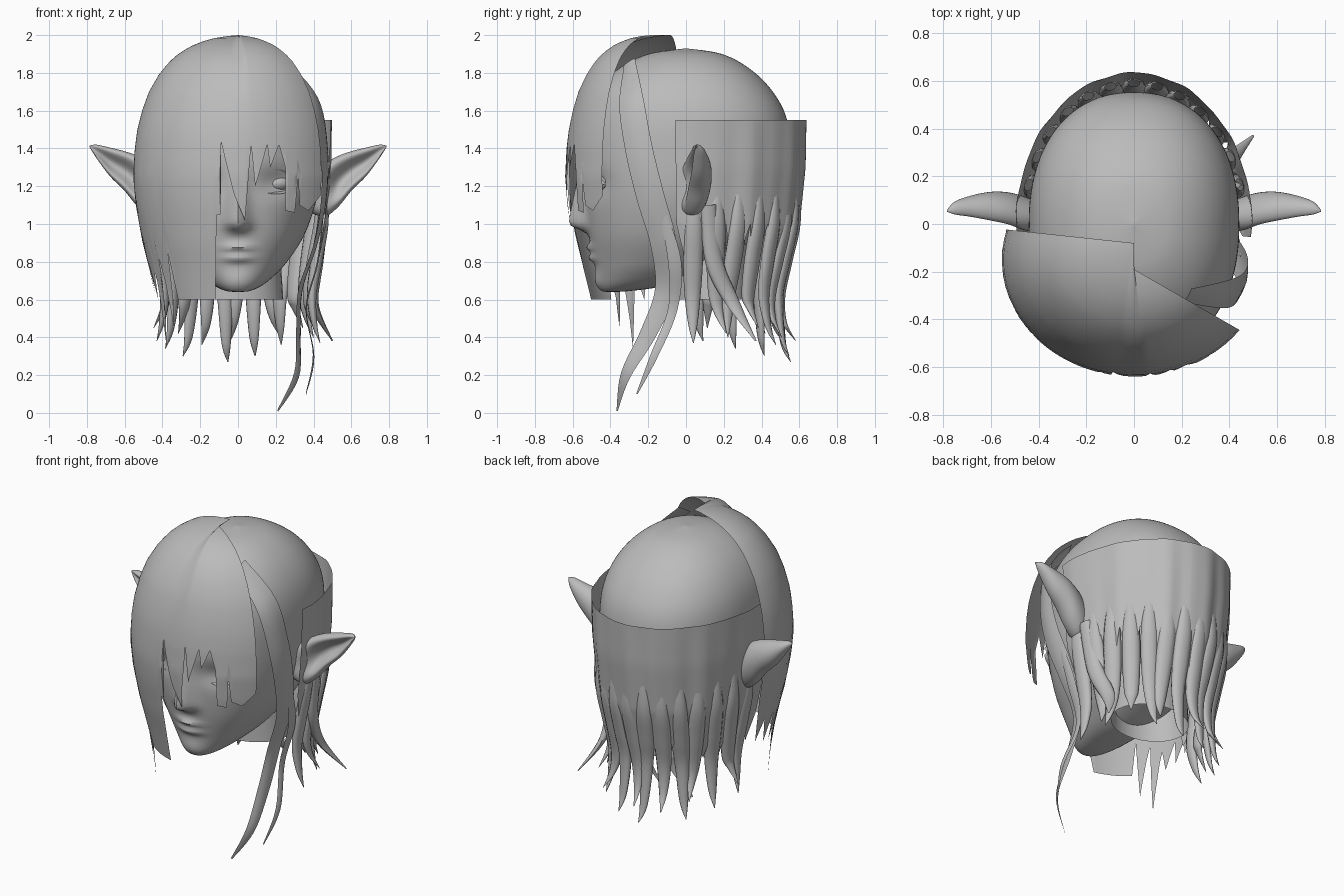
import bpy, bmesh, math
from mathutils import Vector

if "Cube" in bpy.data.objects:
    bpy.data.objects.remove(bpy.data.objects["Cube"])

grey = bpy.data.materials.new("soft grey")
grey.diffuse_color = (0.5, 0.5, 0.5, 1)
grey.use_nodes = True
grey.node_tree.nodes["Principled BSDF"].inputs["Base Color"].default_value = grey.diffuse_color


def finish(name, bm, angle=50):
    bmesh.ops.remove_doubles(bm, verts=bm.verts, dist=1e-5)
    me = bpy.data.meshes.new(name)
    bm.to_mesh(me)
    bm.free()
    me.materials.append(grey)
    ob = bpy.data.objects.new(name, me)
    bpy.context.collection.objects.link(ob)
    bpy.ops.object.select_all(action='DESELECT')
    ob.select_set(True)
    bpy.context.view_layer.objects.active = ob
    bpy.ops.object.shade_smooth_by_angle(angle=math.radians(angle))
    return ob


def skin(name, rows, closed=False, angle=50, recalc=False):
    """Surface through rows of points."""
    bm = bmesh.new()
    vs = [[bm.verts.new(p) for p in r] for r in rows]
    n = len(rows[0])
    for a, b in zip(vs, vs[1:]):
        for i in range(n if closed else n - 1):
            j = (i + 1) % n
            bm.faces.new((a[i], a[j], b[j], b[i]))
    if recalc:
        bmesh.ops.recalc_face_normals(bm, faces=bm.faces)
    return finish(name, bm, angle)


def spline(keys, steps):
    """Catmull-Rom samples through tuples."""
    k = [keys[0]] + list(keys) + [keys[-1]]
    out = []
    for i in range(1, len(k) - 2):
        for s in range(steps):
            t = s / steps
            out.append([0.5 * (2 * b + (c - a) * t + (2 * a - 5 * b + 4 * c - d) * t * t
                               + (3 * b - a - 3 * c + d) * t ** 3)
                        for a, b, c, d in zip(k[i - 1], k[i], k[i + 1], k[i + 2])])
    return out + [list(keys[-1])]


def lerp(keys, v):
    if v <= keys[0][0]:
        return keys[0][1]
    for (a, p), (b, q) in zip(keys, keys[1:]):
        if v <= b:
            return p + (q - p) * (v - a) / (b - a)
    return keys[-1][1]


def bump(v, c, w):
    return math.exp(-((v - c) / w) ** 2)


def face_offset(x, z):
    """Forward relief of nose, lips, chin and eye sockets."""
    x = abs(x)
    ramp = max(0, min(1, (1.32 - z) / 0.3))
    nose = 0.095 * ramp * bump(x, 0, 0.03 + 0.03 * ramp) * (1 if z > 1.0 else bump(z, 1.0, 0.035))
    lips = (0.028 * bump(z, 0.875, 0.02) + 0.028 * bump(z, 0.82, 0.022)) * bump(x, 0, 0.075)
    chin = 0.015 * bump(z, 0.7, 0.05) * bump(x, 0, 0.09)
    socket = -0.035 * bump(z, 1.22, 0.07) * bump(x, 0.2, 0.1)
    return nose + lips + chin + socket


# head: rings given as (height, half width, front y, back y)
rings = spline([(0.64, 0.0, -0.40, -0.40), (0.645, 0.06, -0.44, -0.3), (0.67, 0.12, -0.46, -0.12),
                (0.72, 0.185, -0.47, 0.04), (0.80, 0.26, -0.485, 0.22), (0.95, 0.355, -0.515, 0.38),
                (1.15, 0.42, -0.54, 0.49), (1.35, 0.44, -0.56, 0.55), (1.55, 0.435, -0.54, 0.535),
                (1.70, 0.39, -0.48, 0.46), (1.82, 0.30, -0.36, 0.34), (1.90, 0.17, -0.2, 0.19),
                (1.93, 0.0, 0.0, 0.0)], 9)
rows = []
for z, w, f, b in rings:
    row = []
    for i in range(120):
        a = math.tau * i / 120
        c, s = math.cos(a), math.sin(a)
        x = w * math.copysign(abs(c) ** 0.9, c)
        y = (f + b) / 2 + (b - f) / 2 * math.copysign(abs(s) ** 0.9, s)
        if s < -0.3 and w > 0.01:
            y -= face_offset(x, z)
        row.append((x, y, z))
    rows.append(row)
skin("head", rows, True, 60, True)

# neck
skin("neck", [[(r * math.cos(a), 0.14 + 0.2 * math.sin(a), z)
               for a in [math.tau * i / 32 for i in range(32)]]
              for z, r in ((0.6, 0.24), (0.75, 0.23), (0.95, 0.22))], True, 50, True)

# eyes with lashes
for sx, side in ((1, "right"), (-1, "left")):
    bm = bmesh.new()
    bmesh.ops.create_uvsphere(bm, u_segments=24, v_segments=16, radius=0.09)
    for v in bm.verts:
        v.co = Vector((sx * 0.2 + v.co.x, -0.39 + v.co.y, 1.215 + v.co.z * 0.6))
    finish("eyeball_" + side, bm)
    for name, h, off in (("upper_lash", 0.05, 0.025), ("lower_lash", -0.045, -0.012)):
        arc = [(sx * (0.2 + 0.095 * math.cos(a)), -0.475 + 0.05 * max(0, math.cos(a)),
                1.215 + h * math.sin(a)) for a in [math.pi * i / 14 for i in range(15)]]
        skin(name + "_" + side, [arc, [(x, y - 0.025, z + off) for x, y, z in arc]])

# pointed ears: sections along x as (x, y, z, half depth, half height, hollow)
ear = spline([(0.38, 0.02, 1.16, 0.06, 0.10, 0.0), (0.46, 0.03, 1.18, 0.085, 0.14, 0.03),
              (0.53, 0.045, 1.225, 0.088, 0.135, 0.075), (0.60, 0.055, 1.28, 0.08, 0.105, 0.075),
              (0.68, 0.06, 1.33, 0.06, 0.075, 0.055), (0.75, 0.06, 1.385, 0.035, 0.035, 0.02),
              (0.785, 0.055, 1.41, 0.004, 0.005, 0.0)], 5)
for sx, side in ((1, "right"), (-1, "left")):
    rows = []
    for x, y, z, d, h, hol in ear:
        row = []
        for i in range(40):
            a = math.tau * i / 40
            dent = hol * max(0, -math.sin(a)) ** 5 * 1.25
            row.append((sx * x, y + d * math.sin(a) + dent, z + h * math.cos(a)))
        rows.append(row)
    skin("ear_" + side, rows, True, 60, True)


def hair_sheet(name, cy, rx, ry, top, mid, edge, profile, ripple, step, part=((0, 0),)):
    """Hair shell, even down to mid, then a ragged hem following edge = [(degrees, bottom z)]."""
    first, last = edge[0][0], edge[-1][0]
    degs = sorted({d for d, _ in edge} | {first + i * step for i in range(int((last - first) / step))})
    rows = []
    for r in range(31):
        row = []
        for d in degs:
            if r <= 16:
                z = top - (top - mid) * (r / 16) ** 1.7
            else:
                z = mid - (mid - lerp(edge, d)) * (r - 16) / 14
            a = math.radians(d)
            s = lerp(profile, z)
            wave = 1 + ripple * (math.sin(a * 13) + 0.6 * math.sin(a * 23 + 1)) * (0.4 + r / 30)
            row.append((rx * s * wave * math.cos(a),
                        cy + (1 - s) * lerp(part, d) + ry * s * wave * math.sin(a), z))
        rows.append(row)
    skin(name, rows, False, 60)


# fringe sweeping over the front and the left cheek (angles run clockwise from the right)
fringe = [(37, 1.15), (46, 1.07), (53, 1.1), (55, 1.25), (55.7, 1.06), (62, 1.07), (63, 1.3),
          (66.5, 1.42), (72, 1.3), (73.5, 1.42), (80.5, 1.2), (82.7, 1.42), (86, 1.02),
          (92, 1.15), (99.4, 1.43), (100, 1.05), (102, 1.05), (106, 0.6), (137, 0.6), (139, 0.85),
          (144, 0.45), (150, 0.82), (156, 0.34), (161, 0.75), (167, 0.6), (172, 0.8), (178, 0.62),
          (184, 0.78), (190, 0.65), (195, 0.95)]
dome = [(0.3, 0.74), (0.6, 0.78), (0.75, 0.84), (0.9, 0.91), (1.1, 0.975), (1.25, 1.0), (1.4, 0.985),
        (1.5, 0.96), (1.6, 0.915), (1.7, 0.85), (1.8, 0.745), (1.88, 0.62), (1.94, 0.46),
        (1.98, 0.27), (1.995, 0.1), (2.0, 0.0)]
hair_sheet("fringe", -0.15, 0.555, -0.49, 2.0, 1.44, fringe, dome, 0.0, 3, ((84, -0.04), (96, 0.07)))

# back curtain with a zigzag hem
hem = [(-5 + i * 6.5, (1.0, 0.72)[i % 2] if i < 9 else (0.82, 0.66)[i % 2]) for i in range(31)]
fall = [(0.25, 0.88), (0.4, 0.82), (0.6, 0.79), (0.8, 0.86), (1.0, 0.94), (1.3, 0.99), (1.55, 1.0)]
hair_sheet("back_hair", 0, 0.495, 0.635, 1.55, 1.04, hem, fall, 0.01, 2.5)


def lock(name, keys, depth=0.0):
    """Strand along (x, y, z, width) lying flat around the head; depth makes it a full tube."""
    pts = spline(keys, 6)
    rows = []
    for i, (x, y, z, w) in enumerate(pts):
        p, q = pts[max(i - 1, 0)], pts[min(i + 1, len(pts) - 1)]
        along = Vector(q[:3]) - Vector(p[:3])
        out = Vector((x, y * (1 if depth else 0.5), 0)).normalized()
        side = along.cross(out).normalized() * w / 2
        c = Vector((x, y, z))
        if depth:
            rows.append([c + side * math.cos(a) + out * w * depth * math.sin(a)
                         for a in [math.tau * k / 10 for k in range(10)]])
        else:
            rows.append([c - side, c - side * 0.5 + out * w * 0.06, c + out * w * 0.09,
                         c + side * 0.5 + out * w * 0.06, c + side])
    skin(name, rows, bool(depth), 60, bool(depth))


# tapering locks hanging around the back, tips swaying sideways and flicking outward
tips = [0.37, 0.42, 0.4, 0.45, 0.36, 0.4, 0.3, 0.38, 0.27, 0.36, 0.3, 0.42, 0.34, 0.45, 0.38]
for i, tip in enumerate(tips):
    d = 4 + i * 12.3
    sway = 5 * math.sin(i * 2.1)
    keys = []
    for z, s, turn, w in ((1.2, 0.93, 0, 0.05), (1.0, 0.91, 0, 0.10), (0.8, 0.84, 0.2, 0.105),
                          (0.62, 0.79, 0.5, 0.085), (tip + 0.1, 0.82, 0.8, 0.05),
                          (tip, 0.88 + 0.04 * (i % 2), 1.2, 0.004)):
        a = math.radians(d + sway * turn)
        keys.append((0.495 * s * math.cos(a), 0.635 * s * math.sin(a), z, w))
    lock("back_lock_%02d" % (i + 1), keys, 0.3)

# long side locks in front of the right ear
lock("long_side_lock", [(0.22, -0.30, 1.86, 0.08), (0.40, -0.29, 1.65, 0.14), (0.455, -0.25, 1.4, 0.15),
                        (0.455, -0.19, 1.15, 0.15), (0.41, -0.12, 0.9, 0.14), (0.33, -0.11, 0.65, 0.11),
                        (0.32, -0.2, 0.42, 0.09), (0.31, -0.32, 0.2, 0.06), (0.21, -0.365, 0.01, 0.01)])
lock("thin_side_lock", [(0.45, -0.12, 1.05, 0.04), (0.42, -0.06, 0.8, 0.07),
                        (0.36, -0.07, 0.55, 0.05), (0.40, -0.17, 0.3, 0.04), (0.36, -0.26, 0.1, 0.008)])
# loose flicked lock behind the right ear
lock("flicked_lock", [(0.46, 0.12, 1.1, 0.09), (0.42, 0.15, 0.8, 0.10), (0.40, 0.25, 0.58, 0.08),
                      (0.50, 0.37, 0.38, 0.01)], 0.3)
